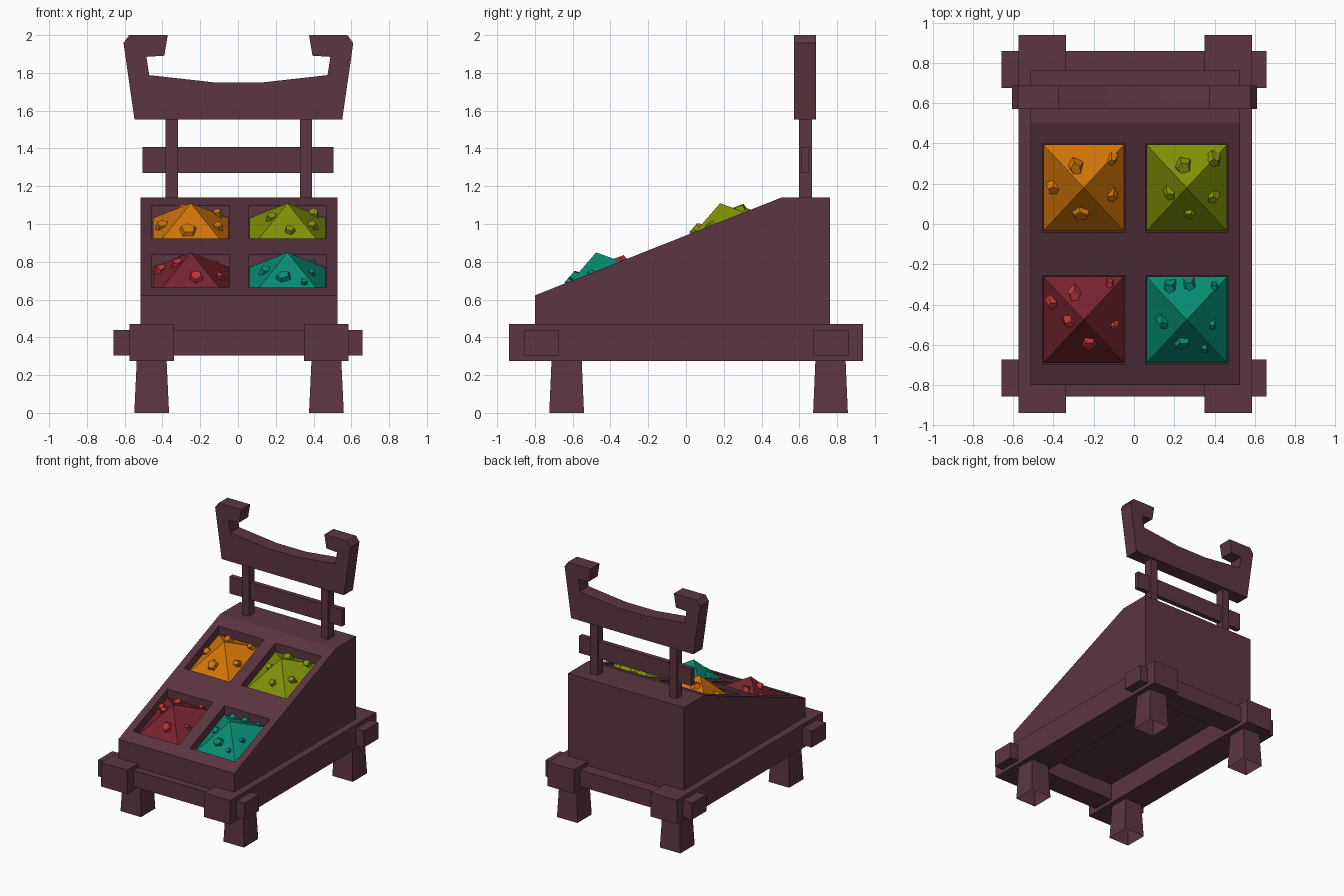
import bpy, bmesh, math, random
from mathutils import Vector, Matrix

if "Cube" in bpy.data.objects:
    bpy.data.objects.remove(bpy.data.objects["Cube"])

random.seed(4)


def material(name, rgb):
    m = bpy.data.materials.new(name)
    m.diffuse_color = (*rgb, 1)
    m.use_nodes = True
    m.node_tree.nodes["Principled BSDF"].inputs["Base Color"].default_value = m.diffuse_color
    return m


WOOD = material("dark wood", (0.107, 0.036, 0.053))
ORANGE = material("orange spice", (0.64, 0.178, 0.002))
GREEN = material("green spice", (0.215, 0.285, 0.002))
RED = material("red spice", (0.180, 0.017, 0.028))
BRIGHT_RED = material("bright red lumps", (0.50, 0.037, 0.038))
TEAL = material("teal spice", (0.002, 0.262, 0.17))


def finish(name, bm, mat):
    bmesh.ops.recalc_face_normals(bm, faces=bm.faces)
    me = bpy.data.meshes.new(name)
    bm.to_mesh(me)
    bm.free()
    ob = bpy.data.objects.new(name, me)
    bpy.context.collection.objects.link(ob)
    me.materials.append(mat)
    return ob


def prism(name, start, end, mat, open_start=False):
    """Solid between two matching loops of points."""
    bm = bmesh.new()
    a = [bm.verts.new(p) for p in start]
    b = [bm.verts.new(p) for p in end]
    n = len(a)
    if not open_start:
        bm.faces.new(a)
    bm.faces.new(b[::-1])
    for i in range(n):
        bm.faces.new((a[i], a[(i + 1) % n], b[(i + 1) % n], b[i]))
    return finish(name, bm, mat)


def rect(x0, x1, y0, y1, z):
    return [(x0, y0, z), (x1, y0, z), (x1, y1, z), (x0, y1, z)]


def box(name, x0, x1, y0, y1, z0, z1, mat=WOOD):
    return prism(name, rect(x0, x1, y0, y1, z0), rect(x0, x1, y0, y1, z1), mat)


def side_prism(name, prof, x0, x1, mat=WOOD):
    return prism(name, [(x0, y, z) for y, z in prof], [(x1, y, z) for y, z in prof], mat)


SLOPE = (1.14 - 0.622) / (0.505 + 0.80)


def slope_z(y):
    return 0.622 + (y + 0.80) * SLOPE


# base: tapered open-ended feet, long rails and cross beams
for x, side in ((-0.457, "left"), (0.468, "right")):
    box(side + "_rail", x - 0.118, x + 0.118, -0.938, 0.938, 0.275, 0.47)
    for y, end in ((-0.632, "front"), (0.765, "back")):
        prism(f"{end}_{side}_foot",
              rect(x - 0.092, x + 0.092, y - 0.092, y + 0.092, 0),
              rect(x - 0.079, x + 0.079, y - 0.08, y + 0.08, 0.276), WOOD, open_start=True)
for y, end in ((-0.765, "front"), (0.768, "back")):
    box(end + "_cross_beam", -0.658, 0.659, y - 0.092, y + 0.092, 0.305, 0.438)

# sloped display body with four wells
body = side_prism("display_body", [(-0.80, 0.438), (-0.80, 0.622), (0.505, 1.14),
                                   (0.763, 1.14), (0.763, 0.438)], -0.515, 0.527)


def cut_well(x0, x1, y0, y1):
    prof = [(y0, slope_z(y0) - 0.09), (y1, slope_z(y1) - 0.09),
            (y1, slope_z(y1) + 0.2), (y0, slope_z(y0) + 0.2)]
    cutter = side_prism("well_cutter", prof, x0, x1)
    cutter.hide_render = True
    mod = body.modifiers.new("well", 'BOOLEAN')
    mod.operation = 'DIFFERENCE'
    mod.solver = 'EXACT'
    mod.object = cutter
    bpy.context.view_layer.objects.active = body
    bpy.ops.object.modifier_apply(modifier=mod.name)
    bpy.data.objects.remove(cutter)


HX, HY, SINK, RISE = 0.2, 0.214, 0.064, 0.163


def heap_point(cx, cy, x, y):
    k = 1 - max(abs(x - cx) / HX, abs(y - cy) / HY)
    return Vector((x, y, slope_z(y) - SINK + RISE * k))


def heap(name, cx, cy, mat):
    """Pyramid of goods with a short skirt down to the well floor."""
    bm = bmesh.new()
    ring = [(cx - HX, cy - HY), (cx + HX, cy - HY), (cx + HX, cy + HY), (cx - HX, cy + HY)]
    top = [bm.verts.new((x, y, slope_z(y) - SINK)) for x, y in ring]
    low = [bm.verts.new((x, y, slope_z(y) - 0.092)) for x, y in ring]
    apex = bm.verts.new(heap_point(cx, cy, cx, cy))
    for i in range(4):
        j = (i + 1) % 4
        bm.faces.new((top[i], top[j], apex))
        bm.faces.new((low[i], low[j], top[j], top[i]))
    bm.faces.new(low[::-1])
    finish(name, bm, mat)


def lumps(name, cx, cy, spots, mat):
    """Irregular faceted chips lying on the heap faces."""
    bm = bmesh.new()
    for x, y, r in spots:
        p = heap_point(cx, cy, x, y)
        e = 0.004
        tx = heap_point(cx, cy, x + e, y) - p
        ty = heap_point(cx, cy, x, y + e) - p
        rot = tx.cross(ty).to_track_quat('Z', 'Y').to_matrix().to_4x4()
        spin = Matrix.Rotation(random.uniform(0, math.tau), 4, 'Z')
        new = bmesh.ops.create_cone(bm, cap_ends=True, segments=5, radius1=r * 1.5,
                                    radius2=r * 0.95, depth=0.045)["verts"]
        for v in new:
            v.co.x *= random.uniform(0.75, 1.15)
            v.co.y *= random.uniform(0.7, 1.05)
        bmesh.ops.transform(bm, verts=new, matrix=Matrix.Translation(p) @ rot @ spin)
    finish(name, bm, mat)


# heaps of coloured goods, each with its scattered lumps
LX, RX, FY, BY = -0.25, 0.262, -0.476, 0.18
HEAPS = [
    ("orange", LX, BY, ORANGE, ORANGE,
     [(-0.29, 0.28, .035), (-0.11, 0.32, .022), (-0.40, 0.18, .03), (-0.11, 0.14, .026), (-0.265, 0.055, .045)]),
    ("green", RX, BY, GREEN, GREEN,
     [(0.245, 0.285, .04), (0.40, 0.32, .03), (0.18, 0.15, .026), (0.39, 0.135, .026), (0.275, 0.055, .026)]),
    ("red", LX, FY, RED, BRIGHT_RED,
     [(-0.295, -0.35, .03), (-0.12, -0.295, .02), (-0.405, -0.39, .027), (-0.10, -0.50, .018),
      (-0.32, -0.485, .026), (-0.22, -0.59, .036)]),
    ("teal", RX, FY, TEAL, TEAL,
     [(0.175, -0.315, .03), (0.275, -0.305, .027), (0.40, -0.31, .017), (0.145, -0.49, .026),
      (0.39, -0.50, .017), (0.24, -0.59, .036), (0.35, -0.615, .018)]),
]
for name, cx, cy, mat, lump_mat, spots in HEAPS:
    cut_well(cx - 0.205, cx + 0.205, cy - 0.221, cy + 0.221)
    heap(name + "_heap", cx, cy, mat)
    lumps(name + "_lumps", cx, cy, spots, lump_mat)

# sign frame: two posts and a crossbar
box("left_post", -0.384, -0.318, 0.597, 0.668, 1.135, 1.57)
box("right_post", 0.328, 0.393, 0.597, 0.668, 1.135, 1.57)
box("crossbar", -0.505, 0.505, 0.612, 0.652, 1.27, 1.408)

# horned headboard from a mirrored profile
half = [(0.55, 1.553), (0.608, 1.958), (0.578, 2.0), (0.374, 2.0), (0.392, 1.891),
        (0.487, 1.885), (0.472, 1.788), (0.132, 1.75)]
prof = half + [(-x, z) for x, z in reversed(half)]
prism("headboard", [(x + 0.002, 0.572, z) for x, z in prof],
      [(x + 0.002, 0.687, z) for x, z in prof], WOOD)
